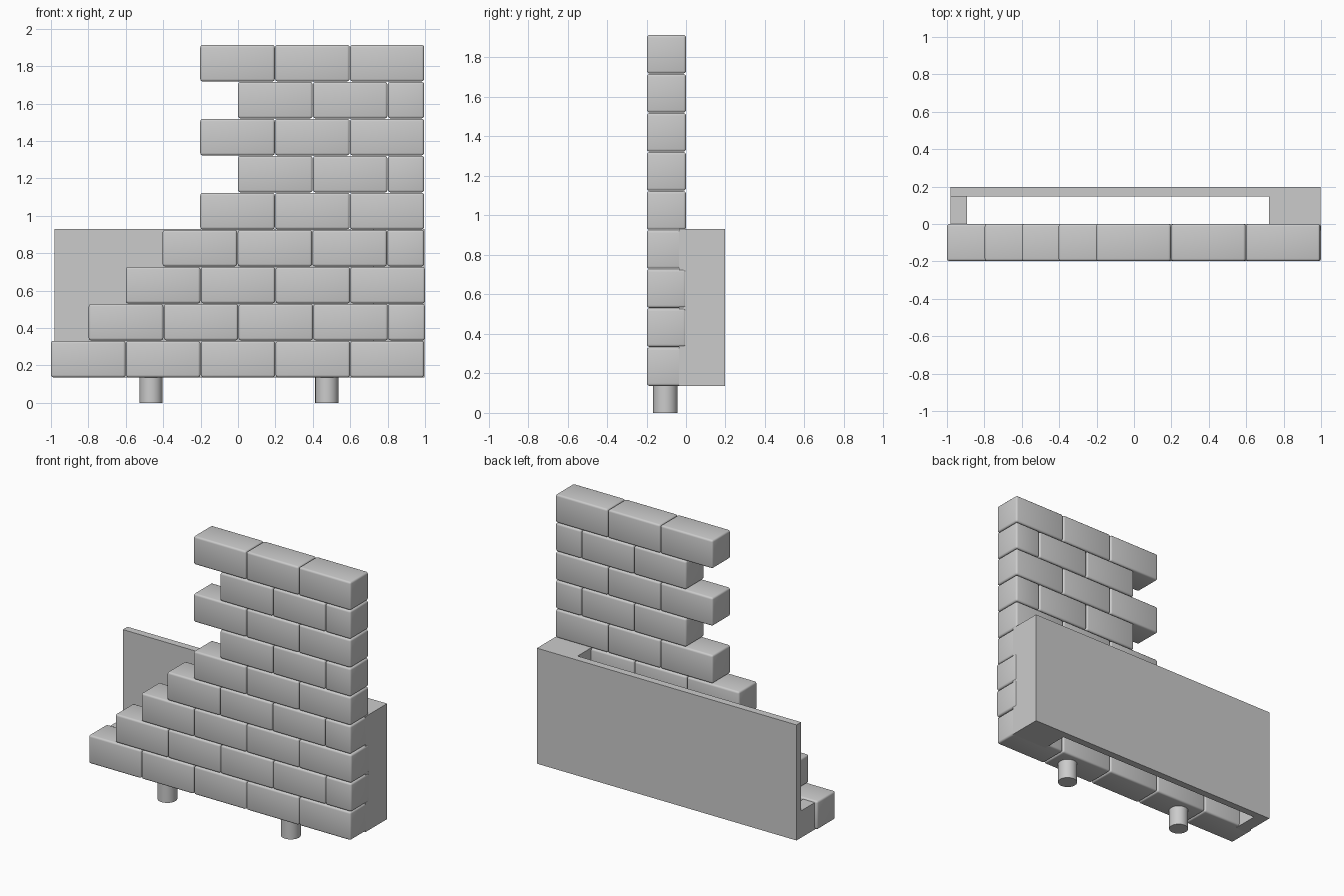
import bpy
import bmesh

old = bpy.data.objects.get("Cube")
if old:
    bpy.data.objects.remove(old, do_unlink=True)

stone = bpy.data.materials.new("light_grey_stone")
stone.use_nodes = True
GREY = (0.6, 0.6, 0.6, 1)
stone.diffuse_color = GREY
stone.node_tree.nodes["Principled BSDF"].inputs["Base Color"].default_value = GREY


def add_box(name, x, y, z, bevel=0):
    """Box from (min, max) ranges, with optional rounded edges."""
    bpy.ops.mesh.primitive_cube_add(size=1)
    obj = bpy.context.object
    obj.name = name
    for v in obj.data.vertices:
        v.co = [r[0] if c < 0 else r[1] for c, r in zip(v.co, (x, y, z))]
    obj.data.materials.append(stone)
    if bevel:
        mod = obj.modifiers.new("rounded_edges", "BEVEL")
        mod.width = bevel
        mod.segments = 3
        bpy.ops.object.modifier_apply(modifier=mod.name)
        bpy.ops.object.shade_smooth_by_angle()
    return obj


BASE = 0.135      # underside of the wall
COURSE = 0.1978   # height of a course
LENGTH = 0.4      # length of a whole brick
GAP = 0.0015      # half of a joint

# Brick courses, bottom to top: ragged left edge, straight right edge
starts = [-1.0, -0.798, -0.6, -0.403, -0.202, 0, -0.202, 0, -0.202]
for row, left in enumerate(starts):
    # Two low courses stand slightly proud of the end block
    end = 1.0 if row in (1, 2) else 0.995
    z = BASE + row * COURSE
    x, n = left, 1
    while x < 0.9:
        right = x + LENGTH
        if right > 0.94:
            right = end
        add_box(f"brick_course_{row + 1}_{n}", (x + GAP * (n > 1), right - GAP * (right < end)),
                (-0.198, 0), (z + GAP, z + COURSE - GAP), 0.013)
        x, n = right, n + 1

# Backing: thin panel, solid end block and low spacer
TOP = 0.93
add_box("back_panel", (-0.98, 0.996), (0.148, 0.198), (BASE, TOP))
add_box("end_block", (0.722, 0.996), (-0.035, 0.148), (BASE, TOP))
add_box("low_spacer", (-0.98, -0.892), (-0.035, 0.148), (BASE, 0.32))

# Round pegs under the wall
for side, x in (("right", -0.465), ("left", 0.475)):
    bpy.ops.mesh.primitive_cylinder_add(vertices=32, radius=0.062, depth=0.16,
                                        location=(x, -0.104, 0.08))
    peg = bpy.context.object
    peg.name = f"{side}_peg"
    peg.data.materials.append(stone)
    bpy.ops.object.shade_smooth_by_angle()
